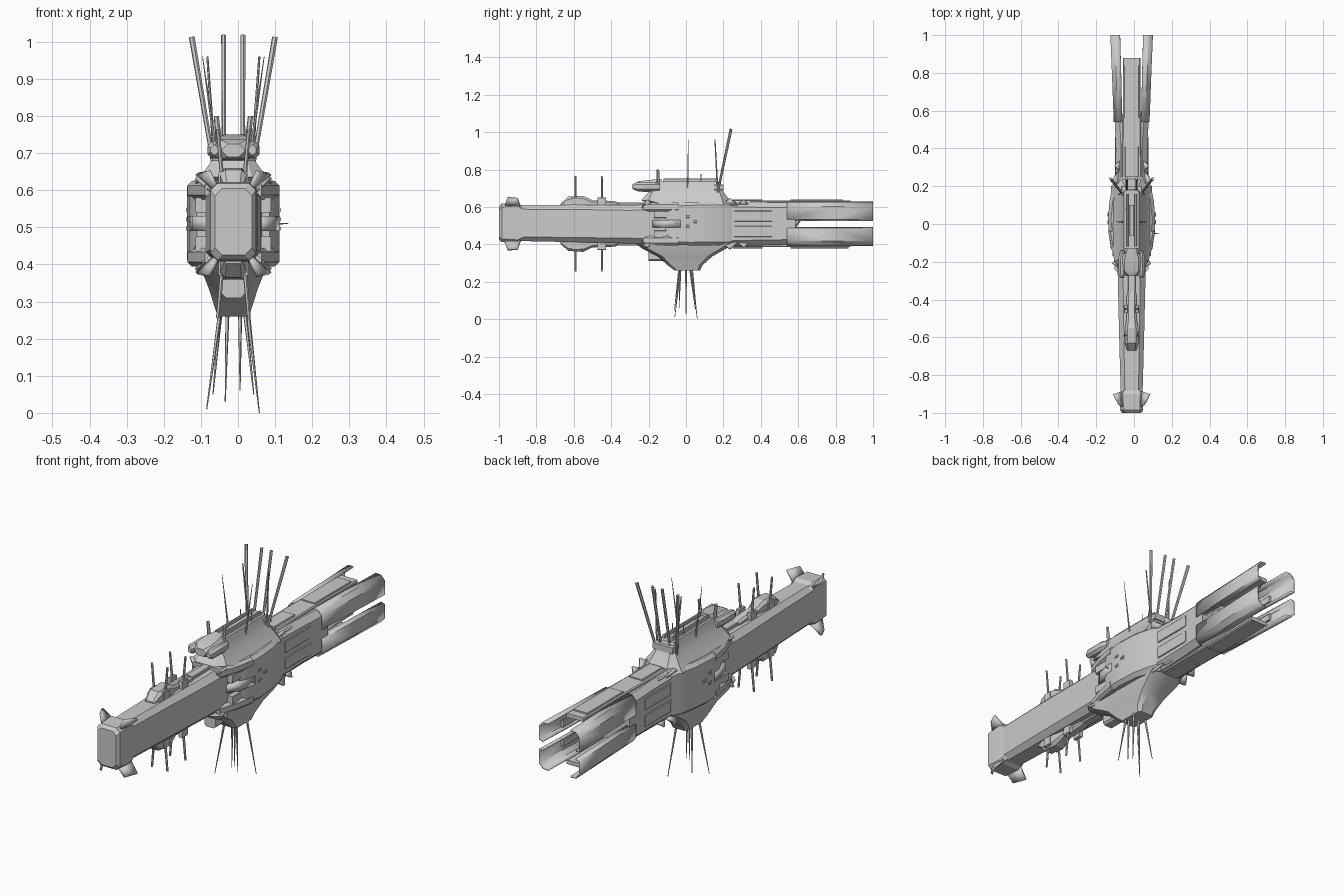
import bpy, bmesh, math
from mathutils import Vector

CX, CZ = -0.0125, 0.51          # ship axis
SIGNS = [(sx, sz) for sx in (1, -1) for sz in (1, -1)]


def finish(name, bm, angle=28):
    bmesh.ops.remove_doubles(bm, verts=bm.verts, dist=1e-5)
    bmesh.ops.recalc_face_normals(bm, faces=bm.faces)
    me = bpy.data.meshes.new(name)
    bm.to_mesh(me)
    bm.free()
    ob = bpy.data.objects.new(name, me)
    ob.location.x = CX
    bpy.context.collection.objects.link(ob)
    bpy.ops.object.select_all(action='DESELECT')
    ob.select_set(True)
    bpy.context.view_layer.objects.active = ob
    bpy.ops.object.shade_smooth_by_angle(angle=math.radians(angle))
    return ob


def skin(name, rings, closed=True, caps=True):
    """Bridge a list of equal-length point rings."""
    bm = bmesh.new()
    vs = [[bm.verts.new(p) for p in r] for r in rings]
    n = len(vs[0])
    for a, b in zip(vs, vs[1:]):
        for i in range(n if closed else n - 1):
            j = (i + 1) % n
            bm.faces.new((a[i], a[j], b[j], b[i]))
    if caps:
        bm.faces.new(vs[0])
        bm.faces.new(vs[-1])
    return finish(name, bm)


def octagon(a0, a1, b0, b1, c):
    return [(a0 + c, b0), (a1 - c, b0), (a1, b0 + c), (a1, b1 - c),
            (a1 - c, b1), (a0 + c, b1), (a0, b1 - c), (a0, b0 + c)]


def loft_y(name, stations, x=0):
    """Stations along the ship: y, half width, z low, z high, chamfer."""
    return skin(name, [[(p, y, q) for p, q in octagon(x - w, x + w, lo, hi, c)]
                       for y, w, lo, hi, c in stations])


def loft_z(name, stations):
    """Stacked decks: z, half width, y front, y back, chamfer."""
    return skin(name, [[(p, q, z) for p, q in octagon(-w, w, y0, y1, c)]
                       for z, w, y0, y1, c in stations])


def box(name, x0, x1, y0, y1, z0, z1, c=0.003):
    return loft_y(name, [(y0, (x1 - x0) / 2, z0, z1, c), (y1, (x1 - x0) / 2, z0, z1, c)],
                  (x0 + x1) / 2)


def rod(name, a, b, r1, r2, sides=6):
    a, b = Vector(a), Vector(b)
    d = (b - a).normalized()
    u = d.orthogonal().normalized()
    v = d.cross(u)
    return skin(name, [[p + (u * math.cos(t) + v * math.sin(t)) * r
                        for t in (2 * math.pi * i / sides for i in range(sides))]
                       for p, r in ((a, r1), (b, r2))])


def fin(name, pts, thick=0.008):
    bm = bmesh.new()
    bm.faces.new([bm.verts.new(p) for p in pts])
    m = finish(name, bm).modifiers.new("thickness", 'SOLIDIFY')
    m.thickness, m.offset = thick, 0


# Bow block and forward hull
loft_y("bow_block", [(-1, .05, .425, .605, .02), (-.985, .061, .412, .618, .018),
                     (-.90, .062, .408, .622, .016), (-.865, .056, .425, .60, .016)])
loft_y("forward_hull", [(-.89, .058, .418, .61, .022), (-.6, .066, .412, .612, .025),
                        (-.3, .073, .405, .61, .028), (-.05, .078, .40, .62, .03)])
for i, z in enumerate((.45, .50, .55)):
    box("bow_slat", -.035, .035, -1.0, -.98, z - .012, z + .018)

# Dorsal and ventral turret mounds with masts
for sz in (1, -1):
    def zz(lo, hi):
        return sorted((CZ + sz * lo, CZ + sz * hi))
    loft_y("turret_mound", [(-.67, .024, *zz(.08, .108), .006), (-.63, .036, *zz(.08, .145), .014),
                            (-.55, .036, *zz(.08, .15), .014), (-.50, .026, *zz(.08, .126), .01),
                            (-.38, .026, *zz(.08, .122), .01), (-.34, .018, *zz(.08, .105), .006)])
    for y in (-.59, -.45):
        for sx in (1, -1):
            box("mast_foot", sx * .03 - .01, sx * .03 + .01, y - .022, y + .022, *zz(.09, .14))
            rod("hull_mast", (sx * .03, y, CZ + sz * .12), (sx * .042, y, CZ + sz * .255), .006, .005)
    box("spine_strip", -.02, .02, -.36, -.2, *zz(.08, .115))

# Midship: armoured lens-shaped body with recessed front cheeks
loft_y("midship_body", [(-.11, .098, .44, .58, .02), (-.07, .118, .398, .622, .018),
                        (.02, .125, .395, .625, .016), (.12, .118, .395, .628, .018),
                        (.2, .102, .39, .635, .022), (.25, .083, .39, .63, .025)])
for sz in (1, -1):
    lo, hi = sorted((CZ + sz * .065, CZ + sz * .115))
    loft_y("midship_lip", [(-.23, .076, lo, hi, .012), (-.13, .108, lo, hi, .012),
                           (-.04, .124, lo, hi, .012)])
for sx in (1, -1):
    fin("cheek_fin", [(sx * .06, -.2, .51), (sx * .11, -.13, .51), (sx * .125, -.03, .51),
                      (sx * .06, -.03, .51)], .04)
    for z in (.455, .56):
        box("cheek_block", sx * .085 - .017, sx * .085 + .017, -.17, -.08, z - .02, z + .02)
    for y, z in ((0, .54), (0, .49), (.04, .515)):
        box("side_port", sx * .121 - .007, sx * .121 + .007, y, y + .02, z, z + .014)
rod("side_probe", (.11, -.05, .51), (.148, -.05, .51), .003, .001)

# Command tower
loft_z("tower", [(.61, .108, -.16, .25, .05), (.635, .09, -.24, .235, .04),
                 (.68, .058, -.20, .2, .02), (.715, .046, -.21, .185, .014),
                 (.735, .04, -.2, .18, .012)])
loft_y("tower_bridge", [(-.275, .03, .69, .725, .015), (-.25, .055, .682, .738, .018),
                        (-.19, .055, .68, .745, .018), (-.13, .035, .69, .75, .012)])
for sx in (1, -1):
    loft_y("bridge_pod", [(-.285, .01, .695, .722, .008), (-.265, .019, .685, .732, .012),
                          (-.18, .019, .685, .732, .012), (-.14, .01, .69, .725, .006)], sx * .051)
    box("tower_rail", sx * .022 - .006, sx * .022 + .006, -.12, .16, .73, .752)
    rod("bridge_mast", (sx * .038, -.15, .72), (sx * .046, -.15, .80), .009, .007)
    rod("thin_tower_mast", (sx * .045, .01, .69), (sx * .083, .012, .96), .005, .001)
    rod("rear_thin_mast", (sx * .05, .17, .67), (sx * .07, .155, .96), .005, .003)
    rod("small_mast", (sx * .03, .08, .72), (sx * .03, .08, .775), .003, .002)
    # Large aerials raked outward and back
    rod("outer_aerial", (sx * .052, .165, .66), (sx * .112, .24, 1.012), .006, .008)
    rod("inner_aerial", (sx * .025, .175, .70), (sx * .026, .24, 1.018), .006, .007)
box("tower_hatch", -.012, .012, -.06, .1, .73, .745)
box("aerial_mount", -.055, .055, .15, .2, .69, .72)

# Ventral keel and needle probes
loft_z("keel", [(.405, .09, -.27, .26, .03), (.375, .082, -.23, .21, .03),
                (.335, .066, -.15, .14, .025), (.29, .052, -.10, .09, .018),
                (.26, .042, -.06, .075, .012)])
box("keel_intake", -.03, .03, -.20, -.08, .31, .37, .01)
for a, b in [((-.035, -.03), (-.072, -.06, .01)), ((-.016, 0), (-.022, 0, .03)),
             ((.018, -.03), (.018, -.037, .06)), ((.03, -.035), (.055, -.062, .05)),
             ((.038, .03), (.07, .06, 0)), ((-.034, .02), (-.055, .05, .05))]:
    rod("keel_needle", (*a, .28), b, .006, .0015, 5)

# Aft hull with engine core
loft_y("aft_hull", [(.22, .085, .39, .632, .03), (.40, .084, .395, .626, .028),
                    (.585, .091, .40, .622, .026)])
loft_y("engine_core", [(.56, .04, .45, .57, .02), (.62, .03, .535, .57, .01)])
for sz in (1, -1):
    lo, hi = sorted((CZ + sz * .105, CZ + sz * .125))
    loft_y("long_back_plate", [(.25, .052, lo, hi, .005), (.56, .048, lo, hi, .005),
                               (.58, .046, lo, hi, .005), (.88, .047, lo, hi, .005)])
    lo, hi = sorted((CZ + sz * .12, CZ + sz * .131))
    box("raised_deck", -.036, .036, .25, .41, lo, hi)
    box("rear_raised_deck", -.04, .04, .56, .84 if sz > 0 else .87, lo, hi)

# Four tail prongs: bent plates around an open channel
for sx, sz in SIGNS:
    rings = []
    for y, w, inn in ((.54, .091, .05), (.78, .10, .055), (1.0, .109, .061)):
        rings.append([(sx * x, y, CZ + sz * z) for x, z in
                      ((w - .02, .02), (w, .026), (w, .09), (w - .02, .112), (inn, .114))])
    m = skin("tail_prong", rings, closed=False, caps=False).modifiers.new("plate", 'SOLIDIFY')
    m.thickness, m.offset = .008, 0
    lo, hi = sorted((CZ + sz * .03, CZ + sz * .065))
    box("prong_rib", sx * .09 - .006, sx * .09 + .006, .6, .85, lo, hi)

    # Bow corner fins, hull spikes and side panels
    fin("bow_fin", [(sx * .045, -.97, CZ + sz * .095), (sx * .066, -.955, CZ + sz * .14),
                    (sx * .095, -.90, CZ + sz * .135), (sx * .05, -.885, CZ + sz * .09)], .012)
    fin("front_spike", [(sx * .06, -.235, CZ + sz * .09), (sx * .1, -.21, CZ + sz * .125),
                        (sx * .07, -.17, CZ + sz * .1)], .012)
    fin("rear_spike", [(sx * .07, .19, CZ + sz * .1), (sx * .098, .235, CZ + sz * .135),
                       (sx * .07, .28, CZ + sz * .1)], .012)
    fin("tail_spike", [(sx * .06, .27, CZ + sz * .1), (sx * .088, .31, CZ + sz * .125),
                       (sx * .06, .34, CZ + sz * .1)], .01)
    lo, hi = sorted((CZ + sz * .012, CZ + sz * .07))
    loft_y("hull_side_panel", [(-.84, .007, lo, hi, .003), (-.2, .007, lo, hi, .003)], sx * .062) \
        .rotation_euler.z = -sx * .014
    box("aft_side_panel", sx * .083 - .006, sx * .083 + .006, .26, .46, lo, hi)
